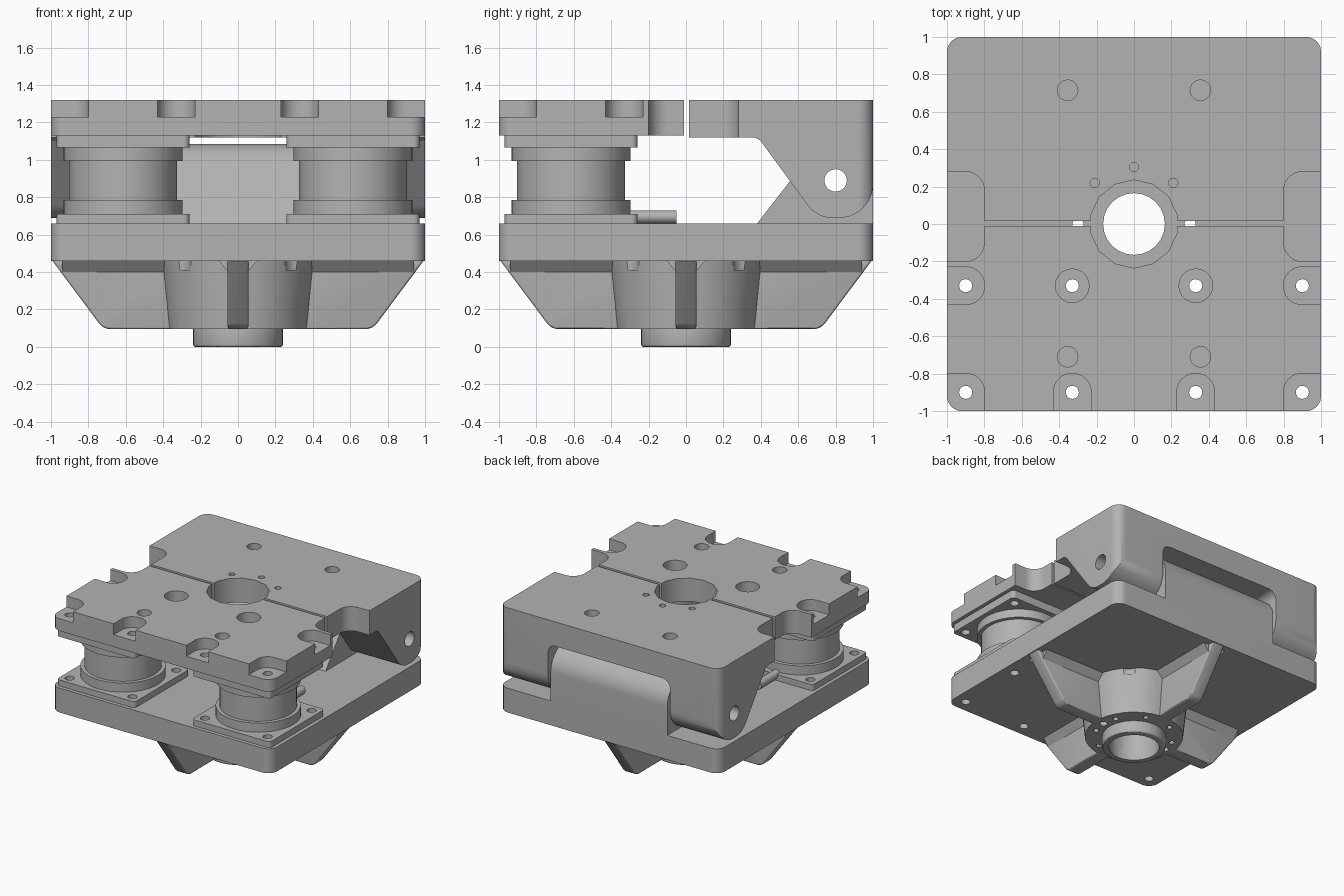
import bpy, bmesh, math
from mathutils import Vector, Matrix

cube = bpy.data.objects.get("Cube")
if cube:
    bpy.data.objects.remove(cube)

grey = bpy.data.materials.new("machined grey")
grey.use_nodes = True
colour = (0.45, 0.45, 0.45, 1)
grey.diffuse_color = colour
grey.node_tree.nodes["Principled BSDF"].inputs["Base Color"].default_value = colour
parts = []


def finish(name, bm, keep=True):
    bmesh.ops.recalc_face_normals(bm, faces=bm.faces)
    mesh = bpy.data.meshes.new(name)
    bm.to_mesh(mesh)
    bm.free()
    mesh.materials.append(grey)
    ob = bpy.data.objects.new(name, mesh)
    bpy.context.scene.collection.objects.link(ob)
    if keep:
        parts.append(ob)
    return ob


def rounded(points, steps=8):
    """Fillet each corner that carries a third value, its radius."""
    out = []
    for i, point in enumerate(points):
        p = Vector(point[:2])
        if len(point) < 3:
            out.append(p)
            continue
        u = (Vector(points[i - 1][:2]) - p).normalized()
        v = (Vector(points[(i + 1) % len(points)][:2]) - p).normalized()
        r, half = point[2], u.angle(v) / 2
        centre = p + (u + v).normalized() * r / math.sin(half)
        a = p + u * r / math.tan(half) - centre
        b = p + v * r / math.tan(half) - centre
        out += [centre + a.lerp(b, k / steps).normalized() * r for k in range(steps + 1)]
    return out


def prism(name, points, lo, hi, axis="z", keep=True):
    place = {"x": lambda a, b: (lo, a, b), "y": lambda a, b: (a, lo, b), "z": lambda a, b: (a, b, lo)}[axis]
    bm = bmesh.new()
    face = bm.faces.new([bm.verts.new(place(*p)) for p in rounded(points)])
    top = bmesh.ops.extrude_face_region(bm, geom=[face])["geom"]
    shift = Vector([hi - lo if axis == n else 0 for n in "xyz"])
    bmesh.ops.translate(bm, vec=shift, verts=[v for v in top if isinstance(v, bmesh.types.BMVert)])
    return finish(name, bm, keep)


def rect(x0, x1, y0, y1, r):
    return [(x0, y0, r), (x1, y0, r), (x1, y1, r), (x0, y1, r)]


def cylinder(name, x, y, z0, z1, r, r_top=None, sides=32, keep=True, axis="z"):
    bm = bmesh.new()
    bmesh.ops.create_cone(bm, cap_ends=True, segments=sides, radius1=r,
                          radius2=r_top or r, depth=z1 - z0)
    bmesh.ops.translate(bm, vec=(0, 0, (z0 + z1) / 2), verts=bm.verts)
    if axis == "x":
        bm.transform(Matrix.Rotation(math.pi / 2, 4, "Y"))
        bm.transform(Matrix.Translation((0, x, y)))
    elif axis == "y":
        bm.transform(Matrix.Rotation(-math.pi / 2, 4, "X"))
        bm.transform(Matrix.Translation((x, 0, y)))
    else:
        bm.transform(Matrix.Translation((x, y, 0)))
    return finish(name, bm, keep)


def bake(ob):
    graph = bpy.context.evaluated_depsgraph_get()
    mesh = bpy.data.meshes.new_from_object(ob.evaluated_get(graph))
    ob.modifiers.clear()
    ob.data = mesh


def combine(ob, tool, operation="DIFFERENCE"):
    mod = ob.modifiers.new("combine", "BOOLEAN")
    mod.object, mod.operation, mod.solver = tool, operation, "EXACT"
    bake(ob)
    if tool in parts:
        parts.remove(tool)
    bpy.data.objects.remove(tool)


def drill(ob, x, y, r, z0=-0.2, z1=1.6, sides=20):
    combine(ob, cylinder("drill", x, y, z0, z1, r, sides=sides, keep=False))


def bevel(ob, width):
    mod = ob.modifiers.new("bevel", "BEVEL")
    mod.width, mod.segments, mod.limit_method = width, 3, "ANGLE"
    mod.angle_limit = math.radians(40)
    bake(ob)


screws = [(s * x, y) for s in (-1, 1) for x in (0.33, 0.9) for y in (-0.9, -0.33)]

# Base plate with the conical hub and crossed ribs below it
base = prism("base_plate", rect(-1, 1, -1, 1, 0.08), 0.46, 0.66)
combine(base, cylinder("hub", 0, 0, 0.095, 0.5, 0.37, 0.41, 40), "UNION")
rib_profile = [(-1, 0.47), (-0.72, 0.095, 0.08), (0.72, 0.095, 0.08), (1, 0.47)]
flare = [(-0.054, 0.40), (0.054, 0.40), (0.11, 0.47), (-0.11, 0.47)]
for axis, other in (("x", "y"), ("y", "x")):
    rib = prism("rib", rib_profile, -0.055, 0.055, axis)
    bevel(rib, 0.012)
    combine(base, rib, "UNION")
    combine(base, prism("rib_flare", flare, -0.94, 0.94, other), "UNION")
for sx in (-1, 1):
    for sy in (-1, 1):
        drill(base, sx * 0.33, sy * 0.33, 0.08, 0.41, 0.46)
    drill(base, sx * 0.3, 0, 0.03)
for x, y in screws:
    drill(base, x, y, 0.035)
for i in range(8):
    a = math.tau * (i + 0.5) / 8
    drill(base, 0.3 * math.cos(a), 0.3 * math.sin(a), 0.022, 0.0, 0.2, 12)
drill(base, 0, 0, 0.165, sides=24)
drill(base, 0, 0, 0.19, 0.0, 0.35, 24)

# Spigot ring under the hub
foot = cylinder("foot_ring", 0, 0, 0, 0.12, 0.24, sides=40)
bevel(foot, 0.012)
drill(foot, 0, 0, 0.19, sides=24)

# Hinge barrel rising from the base
barrel = prism("hinge_barrel", [(0.365, 0.64), (0.71, 1.085, 0.18), (1, 1.085, 0.19), (1, 0.64)],
               -0.53, 0.53, "x")

# Rear clamp plate with two hinge arms
rear = prism("rear_plate", [(0.015, 1.12), (0.385, 1.12, 0.06), (0.70, 0.69, 0.16),
                            (1, 0.69, 0.18), (1, 1.32), (0.015, 1.32)], -1, 1, "x")
combine(rear, prism("corner_round", rect(-1, 1, -1, 1, 0.08), 0.5, 1.5, keep=False), "INTERSECT")
combine(rear, prism("barrel_gap", rect(-0.555, 0.555, 0.3, 1.12, 0.07), 0.3, 1.2, "y", False))
for ob in (rear, barrel):
    combine(ob, cylinder("pin_hole", 0.8, 0.89, -1.2, 1.2, 0.06, sides=24, keep=False, axis="x"))
for x, y in ((-0.21, 0.22), (0.21, 0.22), (0, 0.305)):
    drill(rear, x, y, 0.025, 1.0, 1.5, 12)

# Front clamp plate with screw pockets
front = prism("front_plate", rect(-1, 1, -1, 0.3, 0.08), 1.13, 1.32)
combine(front, prism("split", rect(-1.2, 1.2, -0.01, 0.5, 0.01), 1, 1.5, keep=False))
for s in (-1, 1):
    for plate, y0, y1 in ((rear, -0.4, 0.28), (front, -0.2, 0.4)):
        x0, x1 = sorted((s * 0.8, s * 1.4))
        combine(plate, prism("notch", rect(x0, x1, y0, y1, 0.1), 1.0, 1.5, keep=False))
    for px, py, wx, wy in ((1.0, -1.0, 0.2, 0.2), (0.33, -1.0, 0.1, 0.2), (1.0, -0.33, 0.2, 0.1)):
        shape = rect(s * px - wx, s * px + wx, py - wy, py + wy, 0.095)
        combine(front, prism("pocket", shape, 1.23, 1.5, keep=False))
    drill(front, s * 0.33, -0.33, 0.09, 1.23, 1.5)
    drill(front, s * 0.355, -0.71, 0.055, 1.2, 1.5)
    drill(rear, s * 0.355, 0.715, 0.055, 1.2, 1.5)
for x, y in screws:
    drill(front, x, y, 0.035)
for plate in (front, rear):
    drill(plate, 0, 0, 0.235, sides=14)

# Two flanged spools between the base and the front plate
for side, s in (("right", -1), ("left", 1)):
    cx, cy = s * 0.615, -0.615
    for level, z0, z1 in (("lower", 0.655, 0.71), ("upper", 1.065, 1.135)):
        flange = prism(f"{level}_flange_{side}",
                       rect(cx - 0.355, cx + 0.355, cy - 0.355, cy + 0.355, 0.03), z0, z1)
        for x, y in screws:
            if x * s > 0:
                drill(flange, x, y, 0.035)
    cylinder(f"spool_core_{side}", cx, cy, 0.7, 1.07, 0.288, sides=40)
    cylinder(f"lower_collar_{side}", cx, cy, 0.7, 0.785, 0.318, sides=40)
    cylinder(f"upper_collar_{side}", cx, cy, 0.995, 1.07, 0.318, sides=40)
    cylinder(f"connector_{side}", cx, 0.695, -0.3, -0.05, 0.035, sides=16, axis="y")

# Smooth the round walls, keep the machined edges sharp
bpy.ops.object.select_all(action="DESELECT")
for ob in parts:
    ob.select_set(True)
bpy.context.view_layer.objects.active = base
bpy.ops.object.shade_smooth_by_angle(angle=math.radians(30))
